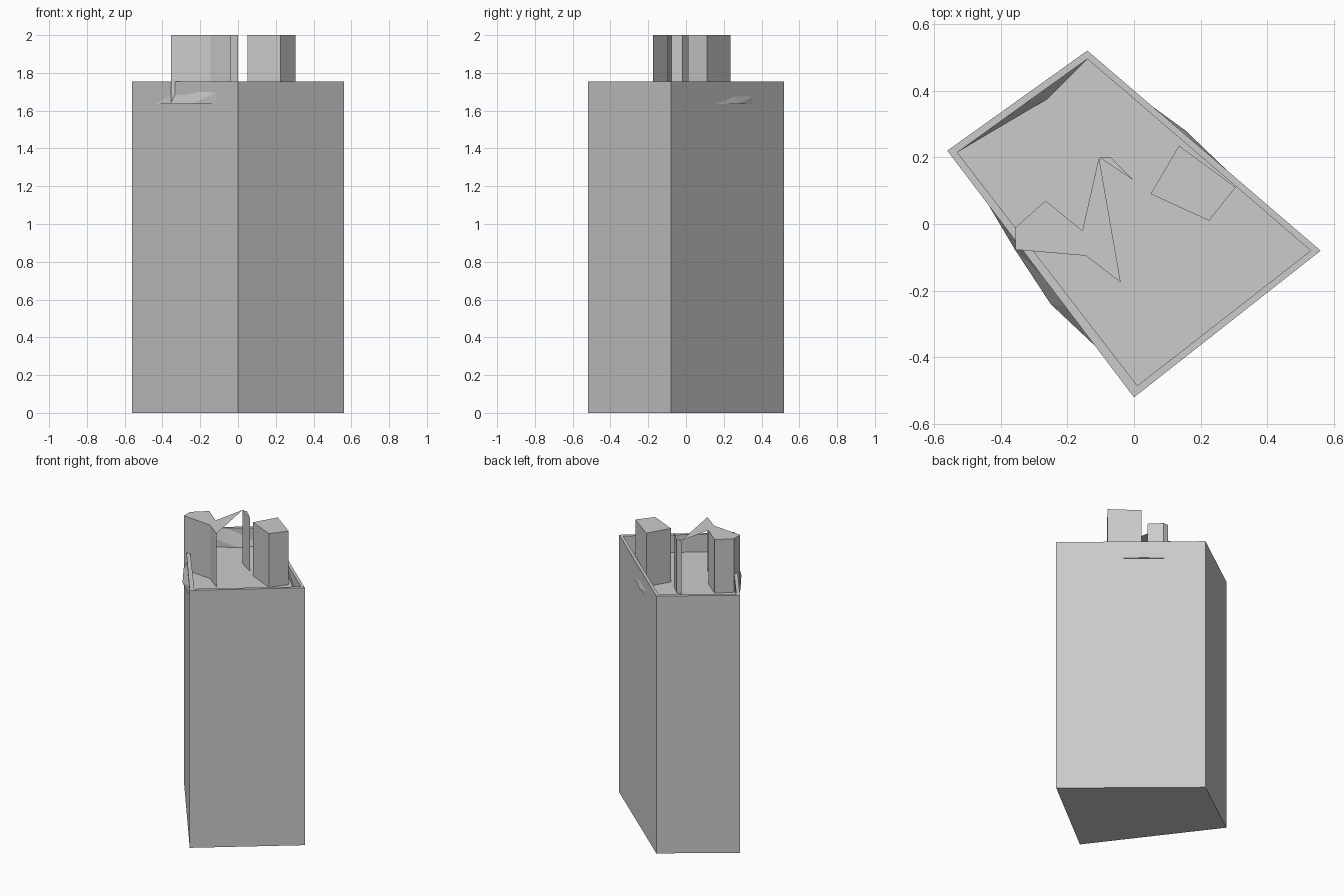
import bpy, bmesh

if "Cube" in bpy.data.objects:
    bpy.data.objects.remove(bpy.data.objects["Cube"])

TOP, DECK, PEAK = 1.755, 1.635, 2.0


def finish(bm, name):
    bmesh.ops.remove_doubles(bm, verts=bm.verts, dist=0.0005)
    bmesh.ops.recalc_face_normals(bm, faces=bm.faces)
    me = bpy.data.meshes.new(name)
    bm.to_mesh(me)
    bm.free()
    ob = bpy.data.objects.new(name, me)
    bpy.context.collection.objects.link(ob)
    return ob


def face(bm, pts):
    return bm.faces.new([bm.verts.new(p) for p in pts])


def at(pts, z):
    return [(x, y, z) for x, y in pts]


def extrusion(name, outline, z0, z1, open_edges=(), bottom=False):
    """Capped outline with side walls, leaving the listed edges open."""
    bm = bmesh.new()
    face(bm, at(outline, z1))
    if bottom:
        face(bm, at(outline, z0))
    for i, p in enumerate(outline):
        q = outline[(i + 1) % len(outline)]
        if i not in open_edges:
            face(bm, [(*p, z0), (*q, z0), (*q, z1), (*p, z1)])
    return finish(bm, name)


# Tower shell: outer walls, base, parapet rim, inner parapet and roof deck
outer = [(0, -0.52), (0.56, -0.08), (-0.14, 0.52), (-0.56, 0.22)]
inner = [(0.01, -0.485), (0.53, -0.08), (-0.14, 0.495), (-0.53, 0.215)]
# Extra deck corners along each inner edge, where the parapet foot bends
bends = [[], [(0.155, 0.28)], [(-0.26, 0.375)], [(-0.357, -0.077), (-0.25, -0.24)]]
bm = bmesh.new()
face(bm, at(outer[::-1], 0))
deck = []
for i in range(4):
    j = (i + 1) % 4
    a, b, c, d = outer[i], outer[j], inner[i], inner[j]
    face(bm, [(*a, 0), (*b, 0), (*b, TOP), (*a, TOP)])
    face(bm, [(*a, TOP), (*b, TOP), (*d, TOP), (*c, TOP)])
    foot = [c] + bends[i] + [d]
    deck += foot[:-1]
    n = len(foot) - 1
    # upper edge is straight, lower edge follows the bends
    up = [(c[0] + (d[0] - c[0]) * k / n, c[1] + (d[1] - c[1]) * k / n) for k in range(n + 1)]
    for k in range(n):
        p, q, r, s = (*foot[k], DECK), (*foot[k + 1], DECK), (*up[k + 1], TOP), (*up[k], TOP)
        face(bm, [p, q, r])
        face(bm, [p, r, s])
face(bm, at(deck, DECK))
finish(bm, "tower_shell")

# Rooftop plant room
extrusion("plant_room", [(0.05, 0.09), (0.225, 0.01), (0.305, 0.11), (0.135, 0.235)], DECK, PEAK)

# Stair housing with an open-sided pointed canopy
extrusion("stair_housing",
          [(-0.355, -0.077), (-0.145, -0.095), (-0.04, -0.175), (-0.105, 0.2),
           (-0.155, -0.02), (-0.265, 0.07), (-0.355, -0.01)],
          DECK, PEAK, open_edges=(2, 3))

# Thin screen pillar behind the canopy
extrusion("screen_pillar", [(-0.105, 0.2), (0, 0.13), (-0.07, 0.2)], DECK, PEAK)
